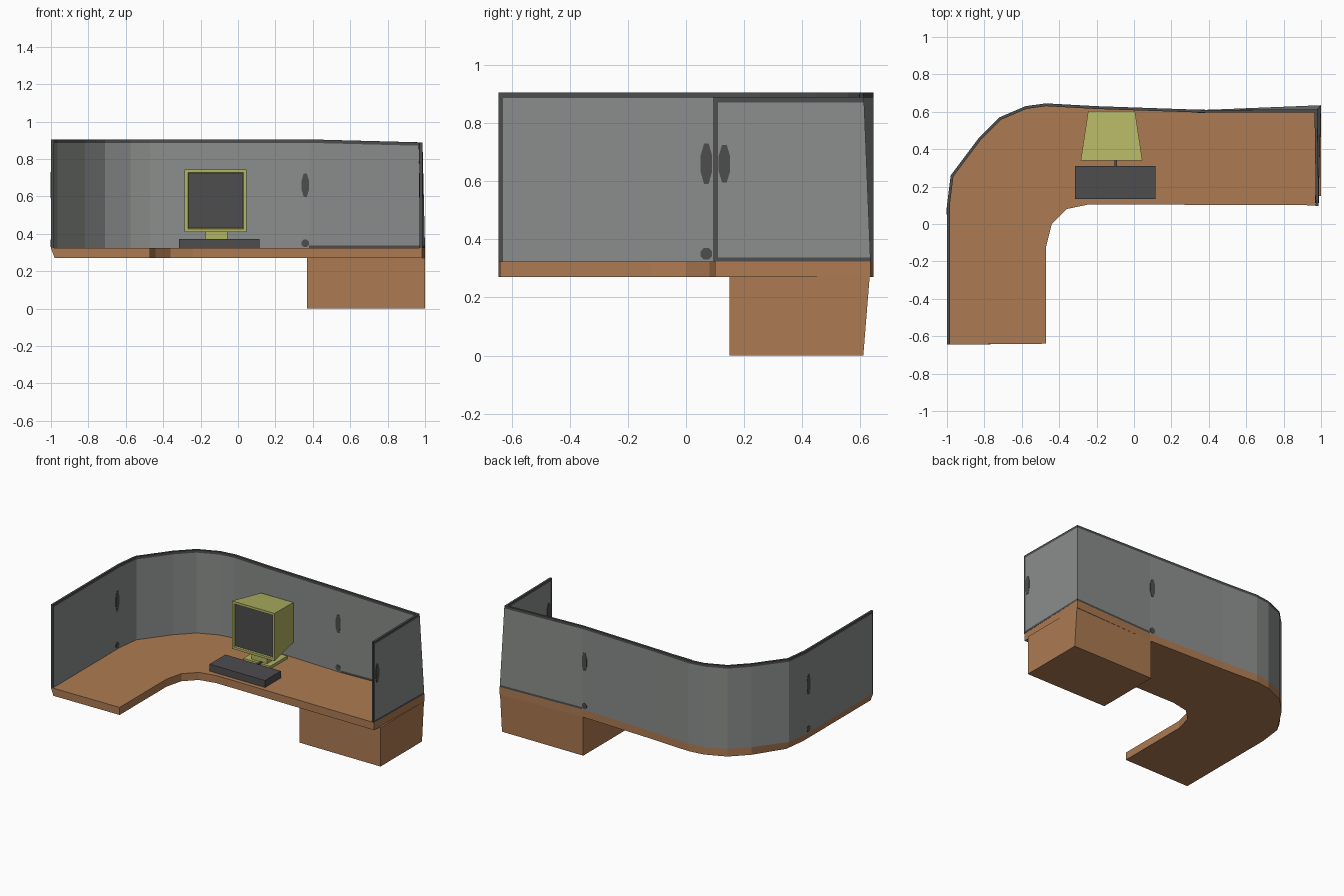
import bpy, bmesh, math
from mathutils import Vector

if "Cube" in bpy.data.objects:
    bpy.data.objects.remove(bpy.data.objects["Cube"])


def material(name, rgb):
    m = bpy.data.materials.new(name)
    m.diffuse_color = (*rgb, 1)
    m.use_nodes = True
    m.node_tree.nodes["Principled BSDF"].inputs["Base Color"].default_value = m.diffuse_color
    return m


WOOD = material("warm wood", (0.42, 0.198, 0.085))
GREY = material("panel grey", (0.255, 0.27, 0.26))
DARK = material("dark grey", (0.075, 0.075, 0.078))
OLIVE = material("olive plastic", (0.45, 0.46, 0.125))


def finish(name, bm, *mats):
    bmesh.ops.recalc_face_normals(bm, faces=bm.faces)
    me = bpy.data.meshes.new(name)
    bm.to_mesh(me)
    bm.free()
    for m in mats:
        me.materials.append(m)
    ob = bpy.data.objects.new(name, me)
    bpy.context.collection.objects.link(ob)
    return ob


def loft(name, rings, mat):
    """Closed solid through rings with equal point counts."""
    bm = bmesh.new()
    vs = [[bm.verts.new(p) for p in r] for r in rings]
    n = len(vs[0])
    for a, b in zip(vs, vs[1:]):
        for i in range(n):
            j = (i + 1) % n
            bm.faces.new((a[i], a[j], b[j], b[i]))
    bm.faces.new(vs[0])
    bm.faces.new(vs[-1])
    return finish(name, bm, mat)


def rect(x0, x1, y0, y1, z):
    return [(x0, y0, z), (x1, y0, z), (x1, y1, z), (x0, y1, z)]


def box(name, x0, x1, y0, y1, z0, z1, mat):
    return loft(name, [rect(x0, x1, y0, y1, z0), rect(x0, x1, y0, y1, z1)], mat)


# Curved corner desk top, left edge undercut
BEND = [(-1, .1), (-.98, .26), (-.83, .46), (-.72, .57), (-.58, .63),
        (-.47, .645), (-.2, .63), (.38, .61)]
INNER = [(.985, .1), (-.24, .105), (-.36, .08), (-.44, 0), (-.47, -.12), (-.47, -.64)]
outline = [(-1, -.645)] + BEND + [(1, .635)] + INNER
loft("desk_top",
     [[(x + (.02 if x < -.9 else 0), y, .27) for x, y in outline],
      [(x, y, .323) for x, y in outline]], WOOD)

# Drawer pedestal, flaring to the wall corner
loft("pedestal", [rect(.37, 1, .15, .61, 0),
                  [(.37, .15, .272), (1, .15, .272), (1, .632, .272), (.37, .61, .272)]], WOOD)


# Partition: grey panel with dark rim along top and ends
def offset_path(pts, t):
    out = []
    for i, p in enumerate(pts):
        dirs = [(pts[k + 1] - pts[k]).normalized() for k in (i - 1, i) if 0 <= k < len(pts) - 1]
        norms = [Vector((d.y, -d.x)) for d in dirs]
        n = sum(norms, Vector((0, 0))).normalized()
        out.append(p + n * t / max(n.dot(norms[0]), .3))
    return out


RIM, THICK = .015, .015
low = [Vector(p) for p in [(-1, -.645), (-1, -.645 + RIM)] + BEND
       + [(1, .635), (.987, .095 + RIM), (.986, .095)]]
high = [p.copy() for p in low]
high[-3] = Vector((.98, .612))
z_top = [.905] * (len(low) - 3) + [.889] * 3
low_in, high_in = offset_path(low, THICK), offset_path(high, THICK)
bm = bmesh.new()
grid = []
for i in range(len(low)):
    col = []
    for f in (0, .025, .968, 1):
        z = .323 + (z_top[i] - .323) * f
        col.append([bm.verts.new((*a.lerp(b, f), z))
                    for a, b in ((low[i], high[i]), (low_in[i], high_in[i]))])
    grid.append(col)
last = len(grid) - 2
for i in range(last + 1):
    a, b = grid[i], grid[i + 1]
    for k in range(3):
        for s in (0, 1):
            f = bm.faces.new((a[k][s], b[k][s], b[k + 1][s], a[k + 1][s]))
            bottom_rim = k == 0 and i >= last - 2
            f.material_index = int(k == 2 or i in (0, last) or bottom_rim)
    for k in (0, 3):
        bm.faces.new((a[k][0], b[k][0], b[k][1], a[k][1])).material_index = 1
for col in (grid[0], grid[-1]):
    for k in range(3):
        bm.faces.new((col[k][0], col[k][1], col[k + 1][1], col[k + 1][0])).material_index = 1
finish("partition", bm, GREY, DARK)


# Dark oval joint plates just proud of the partition
def joint(name, x, y, z, angle, h, depth=.019):
    d = Vector((math.cos(angle), math.sin(angle), 0))
    n = Vector((-d.y, d.x, 0))
    oval = [d * .021 * math.cos(t) + Vector((0, 0, h * math.sin(t)))
            for t in [k * math.tau / 8 + math.pi / 8 for k in range(8)]]
    c = Vector((x, y, z))
    loft(name, [[c + p + n * s for p in oval] for s in (-depth / 2, depth / 2)], DARK)


joint("back_joint", .36, .6032, .66, math.atan2(-.02, .58), .068)
joint("back_joint_foot", .36, .6032, .35, math.atan2(-.02, .58), .022)
joint("left_joint", -.9925, .07, .66, math.pi / 2, .075)
joint("left_joint_foot", -.9925, .07, .35, math.pi / 2, .022)
joint("right_joint", .979, .132, .66, math.pi / 2, .07, .022)

# Monitor housing tapering back, with a recessed screen bezel
loft("monitor_housing", [
    [(-.263, .352, .432), (.025, .352, .432), (.025, .352, .723), (-.263, .352, .723)],
    [(-.268, .34, .427), (.03, .34, .427), (.03, .34, .728), (-.268, .34, .728)],
    [(-.285, .34, .41), (.045, .34, .41), (.045, .34, .745), (-.285, .34, .745)],
    [(-.245, .605, .43), (.005, .605, .43), (.005, .605, .71), (-.245, .605, .71)]], OLIVE)
box("screen", -.264, .026, .349, .354, .431, .724, DARK)

# Monitor stand
box("monitor_base", -.225, -.017, .38, .57, .323, .343, OLIVE)
box("monitor_neck", -.175, -.055, .4, .54, .34, .425, OLIVE)

# Keyboard and its cable
box("keyboard", -.315, .115, .135, .31, .323, .372, DARK)
box("keyboard_cable", -.105, -.09, .3, .4, .333, .348, DARK)
